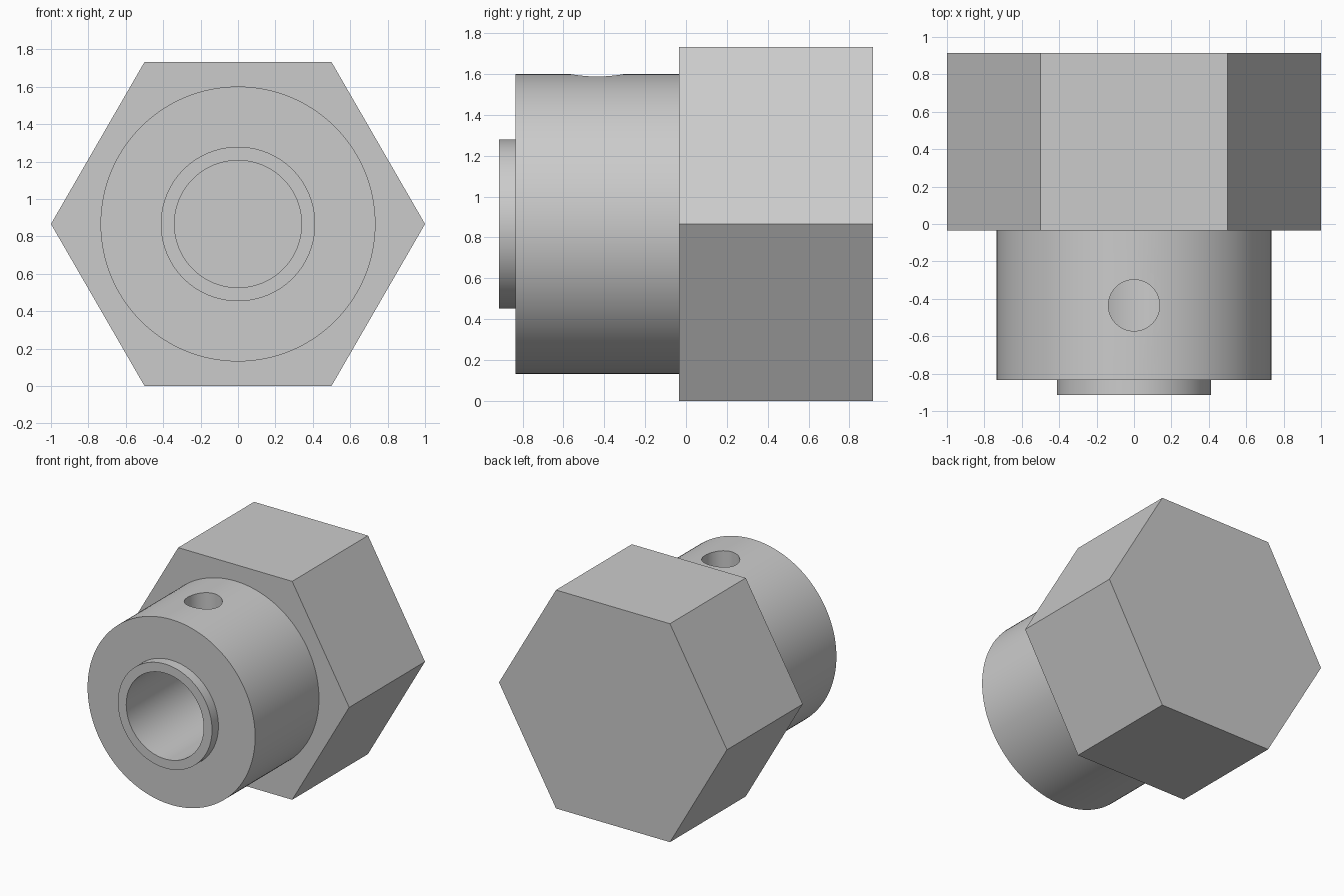
import bpy, bmesh, math
from mathutils import Vector

default = bpy.data.objects.get("Cube")
if default:
    bpy.data.objects.remove(default, do_unlink=True)

CENTRE_Z = math.sqrt(3) / 2

metal = bpy.data.materials.new("light_grey_metal")
metal.use_nodes = True
grey = (0.6, 0.6, 0.6, 1)
metal.diffuse_color = grey
metal.node_tree.nodes["Principled BSDF"].inputs["Base Color"].default_value = grey


def prism(name, sides, radius, start, length):
    """Regular prism along a start point and an axis vector."""
    axis = length.normalized()
    u = Vector((1, 0, 0))
    v = axis.cross(u)
    bm = bmesh.new()
    ring = []
    for i in range(sides):
        a = math.tau * i / sides
        ring.append(bm.verts.new(start + radius * (u * math.cos(a) + v * math.sin(a))))
    base = bm.faces.new(ring)
    out = bmesh.ops.extrude_face_region(bm, geom=[base])["geom"]
    bmesh.ops.translate(bm, vec=length, verts=[g for g in out if isinstance(g, bmesh.types.BMVert)])
    bmesh.ops.recalc_face_normals(bm, faces=bm.faces)
    mesh = bpy.data.meshes.new(name)
    bm.to_mesh(mesh)
    bm.free()
    mesh.materials.append(metal)
    obj = bpy.data.objects.new(name, mesh)
    bpy.context.collection.objects.link(obj)
    return obj


def along_y(name, sides, radius, y0, y1):
    return prism(name, sides, radius, Vector((0, y0, CENTRE_Z)), Vector((0, y1 - y0, 0)))


# Hexagonal head with a solid back
knob = along_y("hex_knob", 6, 1.0, -0.035, 0.915)

# Collar, raised lip, blind shaft bore and set screw hole down into the bore
parts = [
    (along_y("collar", 128, 0.735, -0.835, 0.1), "UNION"),
    (along_y("lip", 96, 0.413, -0.915, 0.0), "UNION"),
    (along_y("shaft_bore", 96, 0.34, -1.1, 0.3), "DIFFERENCE"),
    (prism("screw_hole", 64, 0.137, Vector((0, -0.435, CENTRE_Z)), Vector((0, 0, 1))), "DIFFERENCE"),
]

bpy.ops.object.select_all(action="DESELECT")
knob.select_set(True)
bpy.context.view_layer.objects.active = knob
for part, operation in parts:
    part.hide_render = True
    mod = knob.modifiers.new(part.name, "BOOLEAN")
    mod.operation = operation
    mod.solver = "EXACT"
    mod.object = part
    bpy.ops.object.modifier_apply(modifier=mod.name)
for part, _ in parts:
    bpy.data.objects.remove(part, do_unlink=True)

# Smooth round walls, crisp edges
bpy.ops.object.shade_smooth_by_angle(angle=math.radians(30))
